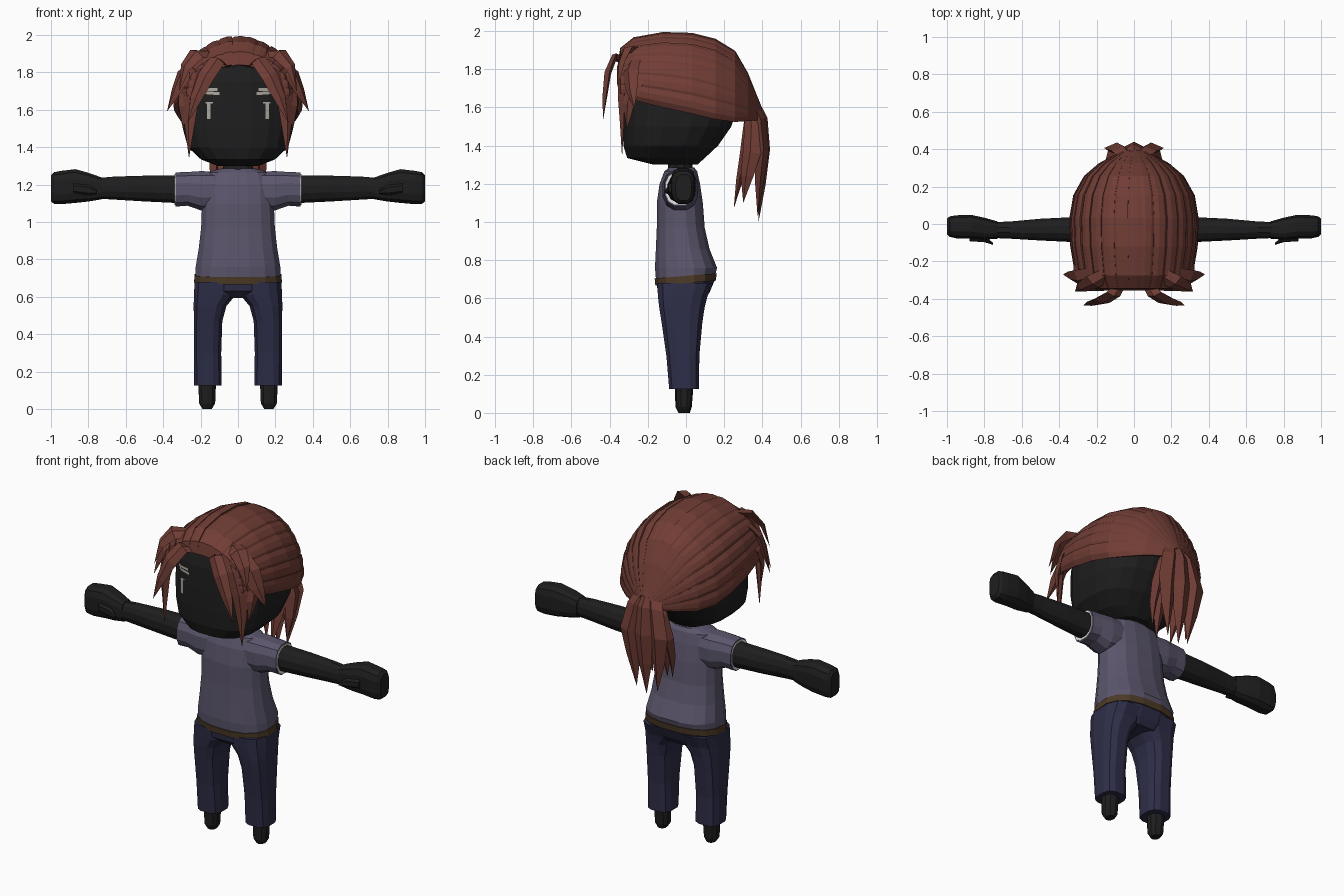
import bpy, bmesh, math, random
from mathutils import Vector
from mathutils.bvhtree import BVHTree

random.seed(4)


def mat(name, col):
    m = bpy.data.materials.new(name)
    m.diffuse_color = (*col, 1)
    return m


BLACK = mat("black_skin", (0.013, 0.013, 0.013))
HAIR = mat("auburn_hair", (0.165, 0.047, 0.036))
SHIRT = mat("dusty_purple", (0.105, 0.092, 0.150))
PANTS = mat("navy", (0.027, 0.027, 0.065))
BELT = mat("brown", (0.072, 0.042, 0.020))
PALE = mat("pale_grey", (0.40, 0.38, 0.34))
WHITE = mat("white", (0.85, 0.85, 0.85))


def finish(name, bm, m, mirror=False):
    bmesh.ops.recalc_face_normals(bm, faces=bm.faces)
    me = bpy.data.meshes.new(name)
    bm.to_mesh(me)
    bm.free()
    me.materials.append(m)
    ob = bpy.data.objects.new(name, me)
    bpy.context.collection.objects.link(ob)
    if mirror:
        ob.modifiers.new("mirror", 'MIRROR').use_mirror_merge = False
    return ob


def bridge(bm, rings):
    for r, s in zip(rings, rings[1:]):
        n = len(r)
        for i in range(n):
            bm.faces.new((r[i], r[(i + 1) % n], s[(i + 1) % n], s[i]))


def loft(name, rings, m, axis='z', n=16, power=2.5, mirror=False, tilt=0):
    """Rings are (position, min a, max a, min b, max b) across the axis."""
    bm = bmesh.new()
    loops = []
    for t, a0, a1, b0, b1 in rings:
        loop = []
        for i in range(n):
            w = 2 * math.pi * (i + 0.5) / n
            c, s = math.cos(w), math.sin(w)
            a = (a0 + a1) / 2 + (a1 - a0) / 2 * math.copysign(abs(c) ** (2 / power), c)
            b = (b0 + b1) / 2 + (b1 - b0) / 2 * math.copysign(abs(s) ** (2 / power), s)
            loop.append(bm.verts.new((a, b, t + tilt * b) if axis == 'z' else (t, a, b)))
        loops.append(loop)
    bridge(bm, loops)
    bm.faces.new(loops[0])
    bm.faces.new(loops[-1])
    return finish(name, bm, m, mirror)


def lock(name, pts, widths, side, thick=0.4, mirror=True):
    """Pointed hair lock with a diamond section; the last point is the tip."""
    bm = bmesh.new()
    pts = [Vector(p) for p in pts]
    side = Vector(side).normalized()
    loops = []
    for i, (p, w) in enumerate(zip(pts, widths)):
        tan = (pts[i + 1] - pts[max(i - 1, 0)]).normalized()
        nor = tan.cross(side).normalized()
        loops.append([bm.verts.new(p + v) for v in
                      (side * w, nor * w * thick, -side * w, -nor * w * thick)])
    bridge(bm, loops)
    bm.faces.new(loops[0])
    tip = bm.verts.new(pts[-1])
    for i in range(4):
        bm.faces.new((loops[-1][i], loops[-1][(i + 1) % 4], tip))
    return finish(name, bm, HAIR, mirror)


# Head and neck
head = loft("head", [
    (1.30, -0.11, 0.11, -0.17, 0.06), (1.335, -0.20, 0.20, -0.31, 0.10),
    (1.40, -0.27, 0.27, -0.33, 0.17), (1.50, -0.298, 0.298, -0.335, 0.24),
    (1.62, -0.305, 0.305, -0.335, 0.28), (1.75, -0.29, 0.29, -0.33, 0.27),
    (1.84, -0.23, 0.23, -0.31, 0.21), (1.90, -0.12, 0.12, -0.22, 0.10)],
    BLACK, n=20, power=2.7)
loft("neck", [(1.22, -0.09, 0.09, -0.10, 0.04), (1.34, -0.08, 0.08, -0.09, 0.03)], BLACK, n=10, power=2)

# Face details laid just above the head surface
hb = bmesh.new()
hb.from_mesh(head.data)
tree = BVHTree.FromBMesh(hb)
hb.free()


def face_plate(name, x0, x1, z0, z1, m, slope=0.0):
    bm = bmesh.new()
    cols = []
    for i in range(5):
        x = x0 + (x1 - x0) * i / 4
        col = []
        for j in range(4):
            z = z0 + (z1 - z0) * j / 3 + slope * (x - x0)
            hit = tree.ray_cast(Vector((x, -2, z)), Vector((0, 1, 0)))[0]
            col.append(bm.verts.new((x, hit.y - 0.006, z)))
        cols.append(col)
    for a, b in zip(cols, cols[1:]):
        for j in range(3):
            bm.faces.new((a[j], b[j], b[j + 1], a[j + 1]))
    return finish(name, bm, m, True)


face_plate("brow_upper", 0.11, 0.20, 1.70, 1.716, PALE)
face_plate("brow_lower", 0.10, 0.185, 1.678, 1.694, PALE, 0.08)
face_plate("eye_glint", 0.148, 0.166, 1.55, 1.635, PALE)
face_plate("eye_corner", 0.135, 0.175, 1.635, 1.643, PALE)

# Shirt, belt and sleeves
loft("shirt", [
    (0.70, -0.232, 0.232, -0.16, 0.15), (0.76, -0.23, 0.23, -0.165, 0.165),
    (0.86, -0.213, 0.213, -0.16, 0.125), (0.97, -0.20, 0.20, -0.155, 0.10),
    (1.10, -0.195, 0.195, -0.155, 0.09), (1.20, -0.19, 0.19, -0.14, 0.075),
    (1.265, -0.17, 0.17, -0.115, 0.06), (1.285, -0.10, 0.10, -0.09, 0.045)], SHIRT)
loft("belt", [(0.68, -0.238, 0.238, -0.163, 0.158), (0.718, -0.236, 0.236, -0.167, 0.164)],
     BELT, tilt=0.08)
loft("sleeve", [(0.08, -0.12, 0.06, 1.06, 1.272), (0.20, -0.125, 0.065, 1.06, 1.275),
                (0.27, -0.12, 0.055, 1.085, 1.27), (0.335, -0.115, 0.05, 1.08, 1.268)],
     SHIRT, 'x', 12, mirror=True)
loft("cuff_lining", [(0.333, -0.108, 0.043, 1.088, 1.26), (0.339, -0.108, 0.043, 1.088, 1.26)],
     WHITE, 'x', 12, mirror=True)

# Arms, hands and thumbs
loft("arm", [(0.30, -0.10, 0.04, 1.098, 1.252), (0.50, -0.09, 0.03, 1.108, 1.25),
             (0.66, -0.08, 0.015, 1.118, 1.245), (0.78, -0.075, 0.01, 1.125, 1.235)],
     BLACK, 'x', 12, 2.2, True)
loft("hand", [(0.73, -0.08, 0.015, 1.12, 1.24), (0.80, -0.085, 0.035, 1.108, 1.265),
              (0.87, -0.08, 0.05, 1.10, 1.285), (0.95, -0.078, 0.048, 1.093, 1.275),
              (0.985, -0.07, 0.042, 1.096, 1.268), (1.0, -0.055, 0.03, 1.11, 1.25)],
     BLACK, 'x', 12, 3, True)
loft("thumb", [(0.755, -0.112, -0.098, 1.15, 1.17), (0.80, -0.10, -0.06, 1.14, 1.20),
               (0.88, -0.095, -0.05, 1.15, 1.21)], BLACK, 'x', 6, 2, True)

# Trousers: hips and legs
loft("hips", [(0.595, -0.17, 0.17, -0.11, 0.10), (0.63, -0.225, 0.225, -0.15, 0.125),
              (0.70, -0.233, 0.233, -0.158, 0.155)], PANTS)
loft("trouser_leg", [(0.125, 0.085, 0.237, -0.09, 0.07), (0.30, 0.088, 0.237, -0.105, 0.072),
                     (0.47, 0.082, 0.238, -0.13, 0.088), (0.55, 0.06, 0.239, -0.143, 0.10),
                     (0.61, 0.01, 0.239, -0.15, 0.115), (0.68, 0.005, 0.234, -0.155, 0.145)],
     PANTS, n=12, power=2.8, mirror=True)
loft("foot", [(0.0, 0.14, 0.19, -0.04, 0.02), (0.03, 0.12, 0.21, -0.055, 0.03),
              (0.15, 0.115, 0.215, -0.06, 0.04)], BLACK, n=10, power=2.2, mirror=True)

# Hair cap: combed strands from the front hairline back to the tie
# stations: y, top z, lower-edge z, half width
STATIONS = [(-0.345, 1.835, 1.70, 0.235), (-0.335, 1.90, 1.69, 0.265), (-0.27, 1.95, 1.68, 0.30),
            (-0.12, 1.975, 1.65, 0.325), (0.03, 1.97, 1.62, 0.33), (0.15, 1.94, 1.59, 0.31),
            (0.25, 1.88, 1.57, 0.255), (0.315, 1.77, 1.56, 0.18), (0.36, 1.66, 1.55, 0.10),
            (0.385, 1.60, 1.54, 0.05)]
COUNT = 15
for k in range(COUNT):
    bm = bmesh.new()
    a0, a1 = (math.radians(-97 + 194 * (k + d) / COUNT) for d in (-0.08, 1.08))
    lift = random.uniform(-0.012, 0.012)
    side = 1 if k >= COUNT / 2 else -1
    rows = []
    for y, zt, zb, hw in STATIONS:
        row = []
        for j in range(4):
            a = a0 + (a1 - a0) * j / 3
            u = j / 3 if side < 0 else 1 - j / 3
            r = 1 + lift + (-0.03, 0.012, 0.022, 0.012)[round(u * 3)]
            row.append(bm.verts.new((hw * r * math.sin(a), y,
                                     zb + (zt - zb) * r * math.cos(a))))
        rows.append(row)
    for p, q in zip(rows, rows[1:]):
        for j in range(3):
            bm.faces.new((p[j], p[j + 1], q[j + 1], q[j]))
    strand = finish("hair_strand", bm, HAIR)
    sol = strand.modifiers.new("thickness", 'SOLIDIFY')
    sol.thickness = 0.022
    sol.offset = 0

# Fringe locks
lock("fringe_front", [(0.07, -0.32, 1.84), (0.11, -0.375, 1.865), (0.17, -0.41, 1.78),
                      (0.225, -0.425, 1.66), (0.27, -0.435, 1.53)],
     (0.03, 0.042, 0.045, 0.032), (1, 0.3, 0.5))
lock("fringe_long", [(0.15, -0.32, 1.87), (0.21, -0.34, 1.79), (0.25, -0.34, 1.66),
                     (0.26, -0.335, 1.52), (0.262, -0.335, 1.34)],
     (0.04, 0.05, 0.045, 0.03), (1, 0.4, 0.2))
lock("fringe_side", [(0.22, -0.27, 1.85), (0.29, -0.29, 1.79), (0.33, -0.285, 1.70), (0.38, -0.27, 1.59)],
     (0.045, 0.055, 0.04), (0.6, 0.8, 0.3))
lock("fringe_temple", [(0.25, -0.24, 1.80), (0.30, -0.27, 1.72), (0.305, -0.30, 1.62), (0.29, -0.31, 1.48)],
     (0.05, 0.05, 0.035), (0.5, 0.9, 0))
lock("crown_tuft", [(0.13, -0.26, 1.90), (0.22, -0.31, 1.90), (0.28, -0.34, 1.83), (0.315, -0.36, 1.70)],
     (0.04, 0.05, 0.035), (0.7, 0.6, 0.4))

# Ponytail
lock("tail_outer", [(0.02, 0.34, 1.64), (0.06, 0.385, 1.54), (0.095, 0.40, 1.38), (0.085, 0.385, 1.22),
                    (0.07, 0.375, 1.03)], (0.045, 0.06, 0.065, 0.045), (1, 0.1, 0), 0.55)
lock("tail_edge", [(0.03, 0.33, 1.62), (0.09, 0.35, 1.50), (0.125, 0.345, 1.36), (0.13, 0.32, 1.24),
                   (0.12, 0.30, 1.10)], (0.03, 0.045, 0.05, 0.035), (0.3, 1, 0), 0.6)
lock("tail_inner", [(0.02, 0.33, 1.60), (0.05, 0.32, 1.48), (0.07, 0.305, 1.34), (0.06, 0.28, 1.22),
                    (0.05, 0.25, 1.07)], (0.03, 0.045, 0.05, 0.035), (1, 0, 0), 0.5)
lock("tail_middle", [(0, 0.35, 1.65), (0, 0.40, 1.54), (0, 0.41, 1.38), (0, 0.395, 1.2), (0, 0.38, 1.0)],
     (0.04, 0.055, 0.06, 0.045), (1, 0, 0), 0.5, False)
